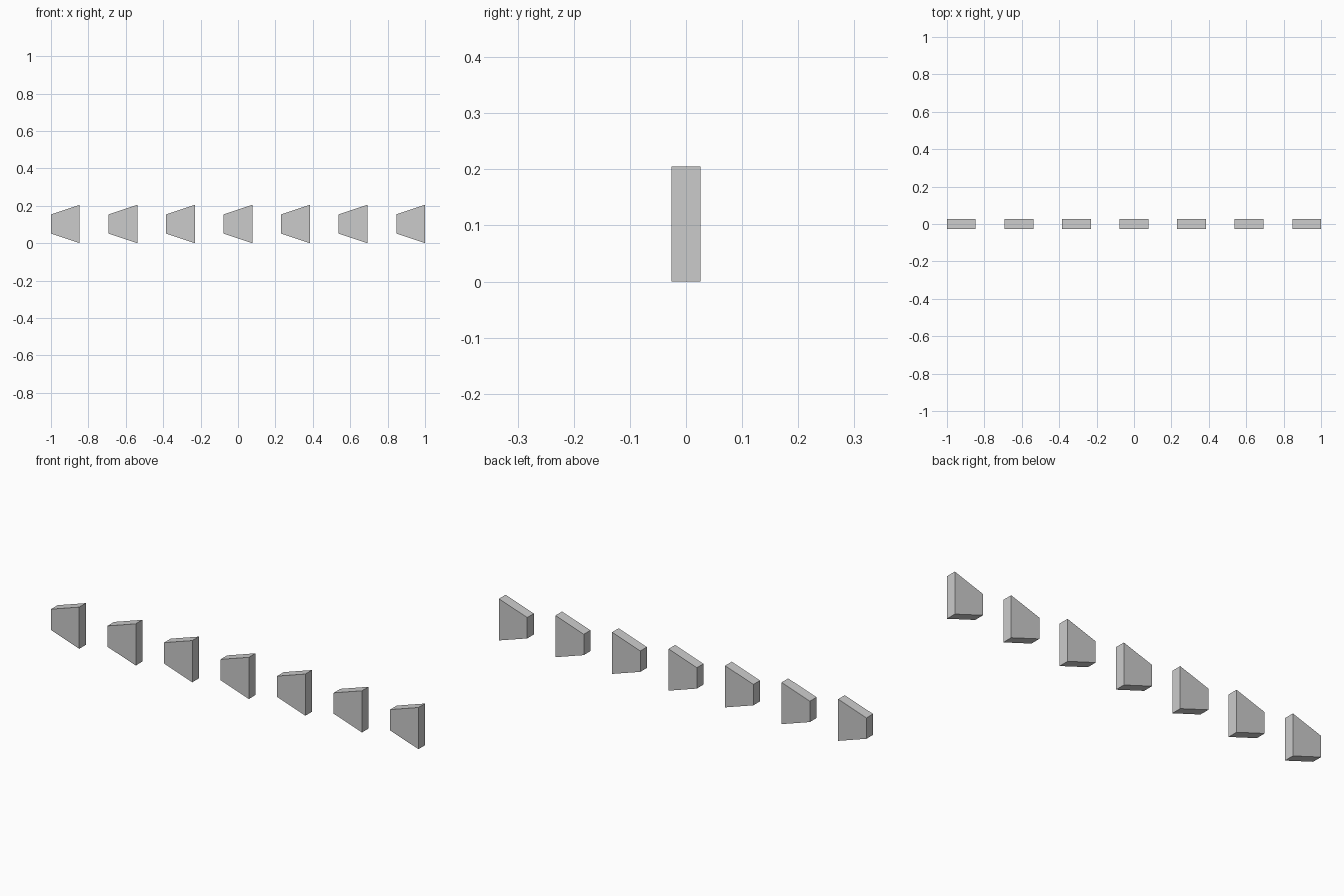
import bpy, bmesh

if "Cube" in bpy.data.objects:
    bpy.data.objects.remove(bpy.data.objects["Cube"])

U = 2 / 39        # base unit: blocks are 3U long, 4U tall, 1U thick
COUNT = 7

# Trapezoid side profile (x, z): short edge on the left, tall edge on the right
PROFILE = [(-1.5 * U, U), (1.5 * U, 0), (1.5 * U, 4 * U), (-1.5 * U, 3 * U)]


def wedge_mesh():
    """Extrude the trapezoid profile through the block thickness."""
    bm = bmesh.new()
    face = bm.faces.new([bm.verts.new((x, -U / 2, z)) for x, z in PROFILE])
    ext = bmesh.ops.extrude_face_region(bm, geom=[face], use_keep_orig=True)
    moved = [g for g in ext["geom"] if isinstance(g, bmesh.types.BMVert)]
    bmesh.ops.translate(bm, verts=moved, vec=(0, U, 0))
    bmesh.ops.recalc_face_normals(bm, faces=bm.faces)
    mesh = bpy.data.meshes.new("tapered_block")
    bm.to_mesh(mesh)
    bm.free()
    return mesh


# Row of identical tapered blocks, evenly spaced along x
mesh = wedge_mesh()
for i in range(COUNT):
    block = bpy.data.objects.new(f"tapered_block_{i + 1}", mesh)
    block.location.x = (i - (COUNT - 1) / 2) * 6 * U
    bpy.context.collection.objects.link(block)
